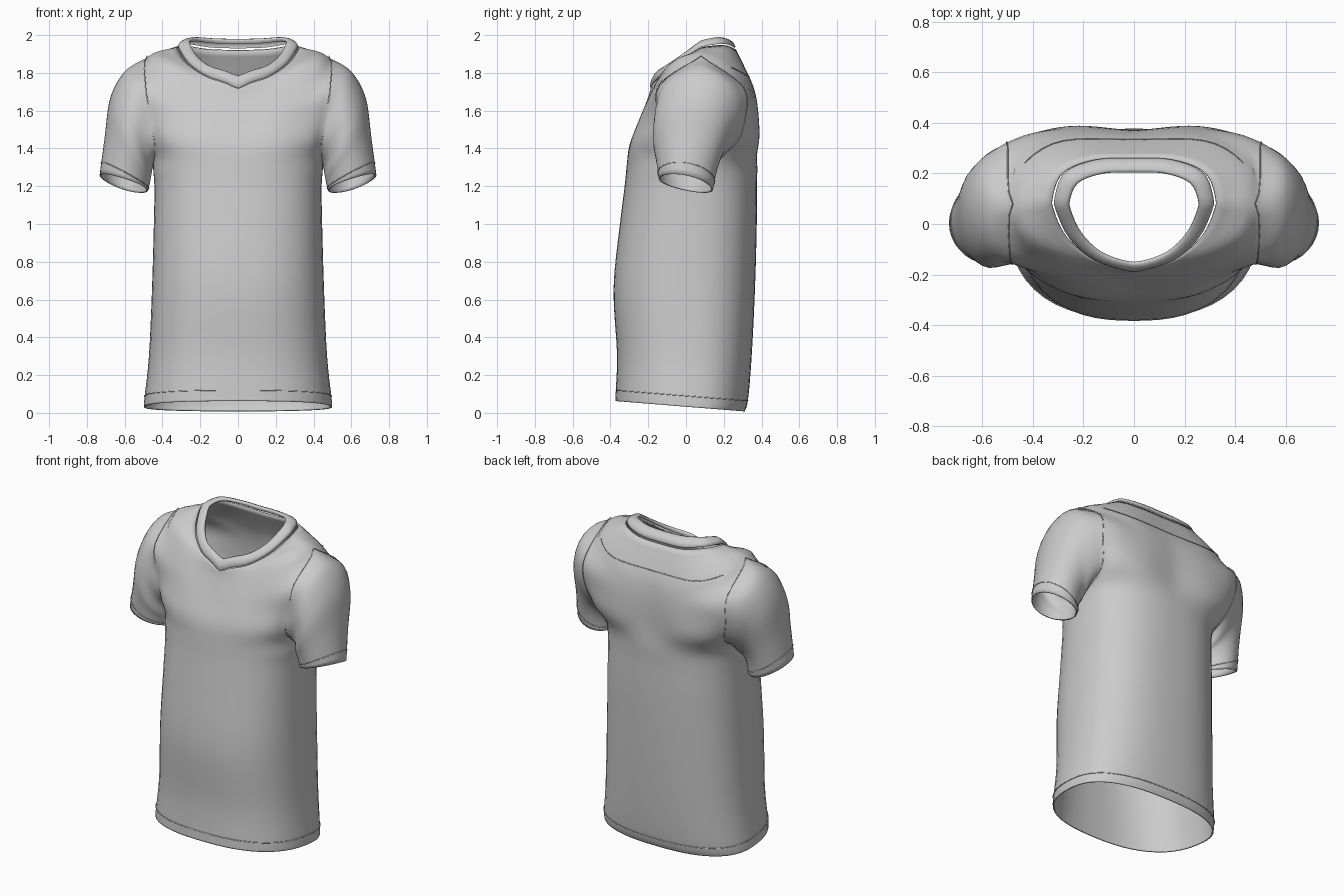
import bpy, bmesh, math
from mathutils import Vector as V

if "Cube" in bpy.data.objects:
    bpy.data.objects.remove(bpy.data.objects["Cube"])

F = 14   # columns from centre line to side
S = 4    # spline steps between control rows


def catmull(pts, s):
    """Smooth curve through pts, s steps per span."""
    p = [V(q) for q in pts]
    p = [2 * p[0] - p[1]] + p + [2 * p[-1] - p[-2]]
    out = []
    for i in range(1, len(p) - 2):
        a, b, c, d = p[i - 1:i + 3]
        for k in range(s):
            t = k / s
            out.append(0.5 * (2 * b + (c - a) * t + (2 * a - 5 * b + 4 * c - d) * t * t
                              + (3 * b - a - 3 * c + d) * t ** 3))
    return out + [p[-2]]


def even(pts, n, s=12):
    """Resample a smooth curve to n equal spans."""
    c = catmull(pts, s)
    run = [0.0]
    for a, b in zip(c, c[1:]):
        run.append(run[-1] + (b - a).length)
    out, j = [], 0
    for k in range(n + 1):
        d = run[-1] * k / n
        while j < len(c) - 2 and run[j + 1] < d:
            j += 1
        f = (d - run[j]) / max(run[j + 1] - run[j], 1e-9)
        out.append(c[j].lerp(c[j + 1], min(f, 1)))
    return out


def torso_row(z, w, yf, yb, tilt):
    """Front and back quarter of one rounded-box section."""
    yc, e, halves = 0.03, 2 / 2.5, []
    for y in (yf, yb):
        q = []
        for i in range(25):
            t = math.pi / 2 * i / 24
            yy = yc + (y - yc) * max(math.cos(t), 0) ** e
            q.append((w * math.sin(t) ** e, yy, z - tilt * yy))
        halves.append(even(q, F, 2))
    return halves


def add_grid(bm, rows, closed=False):
    vs = [[bm.verts.new(p) for p in r] for r in rows]
    n = len(rows[0])
    for a, b in zip(vs, vs[1:]):
        for i in range(n if closed else n - 1):
            j = (i + 1) % n
            bm.faces.new((a[i], a[j], b[j], b[i]))


def finish(name, bm, thick):
    """Weld, orient outward, mirror, soften and thicken."""
    bmesh.ops.remove_doubles(bm, verts=bm.verts, dist=0.0008)
    bmesh.ops.recalc_face_normals(bm, faces=bm.faces)
    front = min(bm.faces, key=lambda f: f.calc_center_median().y)
    if front.normal.y > 0:
        bmesh.ops.reverse_faces(bm, faces=bm.faces)
    me = bpy.data.meshes.new(name)
    bm.to_mesh(me)
    bm.free()
    me.shade_smooth()
    ob = bpy.data.objects.new(name, me)
    bpy.context.collection.objects.link(ob)
    m = ob.modifiers.new("mirror", 'MIRROR')
    m.merge_threshold = 0.002
    m = ob.modifiers.new("soften", 'SMOOTH')
    m.factor, m.iterations = 0.5, 3
    if thick:
        m = ob.modifiers.new("cloth", 'SOLIDIFY')
        m.thickness, m.offset = thick, -1


def seam(name, pts, closed=False):
    """Thin raised stitch line, drawn on both sides."""
    cu = bpy.data.curves.new(name, 'CURVE')
    cu.dimensions, cu.bevel_depth, cu.bevel_resolution = '3D', 0.0025, 1
    for sx in (1, -1):
        sp = cu.splines.new('POLY')
        sp.points.add(len(pts) - 1)
        for q, p in zip(sp.points, pts):
            q.co = (p.x * sx, p.y, p.z, 1)
        sp.use_cyclic_u = closed
    bpy.context.collection.objects.link(bpy.data.objects.new(name, cu))


# Torso sections: height, half width, front y, back y, tilt
torso = [torso_row(*r) for r in (
    (.03, .50, -.375, .31, .08), (.09, .495, -.372, .328, .08),
    (.30, .472, -.365, .347, .05), (.65, .456, -.385, .365, .02),
    (1.0, .446, -.35, .375, 0), (1.2, .443, -.325, .375, 0),
    (1.3, .45, -.315, .378, 0))]

# Chest and shoulder rows, centre line to armhole
front_rows = [
    [(0, -.30, 1.42), (.22, -.288, 1.42), (.38, -.22, 1.42), (.44, -.14, 1.41)],
    [(0, -.255, 1.53), (.22, -.245, 1.55), (.4, -.19, 1.56), (.465, -.15, 1.57)],
    [(0, -.22, 1.62), (.22, -.205, 1.65), (.4, -.165, 1.7), (.49, -.14, 1.74)],
    [(0, -.198, 1.68), (.15, -.18, 1.71), (.32, -.115, 1.82), (.44, -.04, 1.875), (.48, .08, 1.89)]]
back_rows = [
    [(0, .37, 1.42), (.24, .385, 1.42), (.40, .335, 1.42), (.46, .25, 1.41)],
    [(0, .37, 1.57), (.22, .385, 1.57), (.4, .36, 1.57), (.5, .315, 1.57)],
    [(0, .358, 1.69), (.2, .368, 1.69), (.4, .345, 1.70), (.5, .30, 1.73)],
    [(0, .335, 1.775), (.3, .325, 1.785), (.46, .21, 1.845), (.48, .08, 1.89)]]
# Collar outer and inner edges
neck_f = [(0, -.19, 1.71), (.06, -.175, 1.75), (.16, -.14, 1.78), (.26, -.05, 1.85), (.32, .08, 1.94)]
neck_b = [(0, .26, 1.93), (.15, .255, 1.935), (.28, .2, 1.955), (.32, .08, 1.94)]
in_f = [(0, -.155, 1.785), (.07, -.14, 1.815), (.15, -.1, 1.84), (.22, -.02, 1.895), (.26, .08, 1.972)]
in_b = [(0, .205, 1.98), (.12, .2, 1.983), (.225, .16, 1.988), (.26, .08, 1.972)]


def panel(h, upper, neck):
    rows = [t[h] for t in torso] + [even(r, F) for r in upper + [neck]]
    cols = [catmull([r[i] for r in rows], S) for i in range(F + 1)]
    return [[c[j] for c in cols] for j in range(len(cols[0]))]


front, back = panel(0, front_rows, neck_f), panel(1, back_rows, neck_b)
pit, tip = (len(torso) - 1) * S, (len(torso) + 3) * S
for j in range(len(front)):          # join side seam and shoulder, leave armhole open
    if j <= pit or j >= tip:
        m = (front[j][F] + back[j][F]) / 2
        front[j][F], back[j][F] = m, m.copy()

# Sleeve: armhole ring, then rings given by top, front, inner and back points
arm = [front[j][F] for j in range(tip, pit, -1)] + [back[j][F] for j in range(pit, tip)]
n = len(arm)


def sleeve_ring(T, Fr, I, B):
    T, Fr, I, B = V(T), V(Fr), V(I), V(B)
    out = []
    for k in range(n):
        t = 2 * math.pi * k / n
        out.append((T + Fr + I + B) / 4 + (T - I) / 2 * math.cos(t)
                   + (Fr - B) / 2 * math.sin(t) + (T - Fr + I - B) / 4 * math.cos(2 * t))
    return out


rings = [arm] + [sleeve_ring(*r) for r in (
    ((.60, .07, 1.81), (.54, -.17, 1.56), (.455, .04, 1.275), (.57, .28, 1.56)),
    ((.675, .04, 1.67), (.575, -.175, 1.45), (.46, .02, 1.245), (.61, .225, 1.47)),
    ((.705, .02, 1.47), (.59, -.16, 1.35), (.466, .01, 1.215), (.615, .175, 1.33)),
    ((.735, 0, 1.25), (.60, -.145, 1.235), (.475, 0, 1.175), (.605, .143, 1.175)))]
lines = [catmull([r[k] for r in rings], 6) for k in range(n)]
sleeve = [[l[j] for l in lines] for j in range(len(lines[0]))]

bm = bmesh.new()
add_grid(bm, front)
add_grid(bm, back)
add_grid(bm, sleeve, True)
finish("shirt_body", bm, 0.008)

# Collar: padded band between the two neck edges, tucked inside
half = lambda f, b: even(f, F) + even(b, F)[::-1][1:]
outer, inner = half(neck_f, neck_b), half(in_f, in_b)
bands = []
for f, lift in ((-.02, -.004), (.06, .01), (.3, .017), (.6, .017), (.9, .009), (1.0, 0), (.93, -.012), (.6, -.016)):
    row = []
    for a, b in zip(outer, inner):
        out = V((a.x, a.y - .06, 0))
        out = out.normalized() if out.length > 0 else out
        row.append(a.lerp(b, f) + (out + V((0, 0, 1))) * lift * .7)
    bands.append(row)
bm = bmesh.new()
add_grid(bm, bands)
finish("collar", bm, 0)

# Stitch lines
seam("hem_seam", front[S] + back[S][::-1])
seam("cuff_seam", sleeve[-3], True)
seam("armhole_seam", arm, True)
seam("back_yoke_seam", back[tip][:F - 3])
